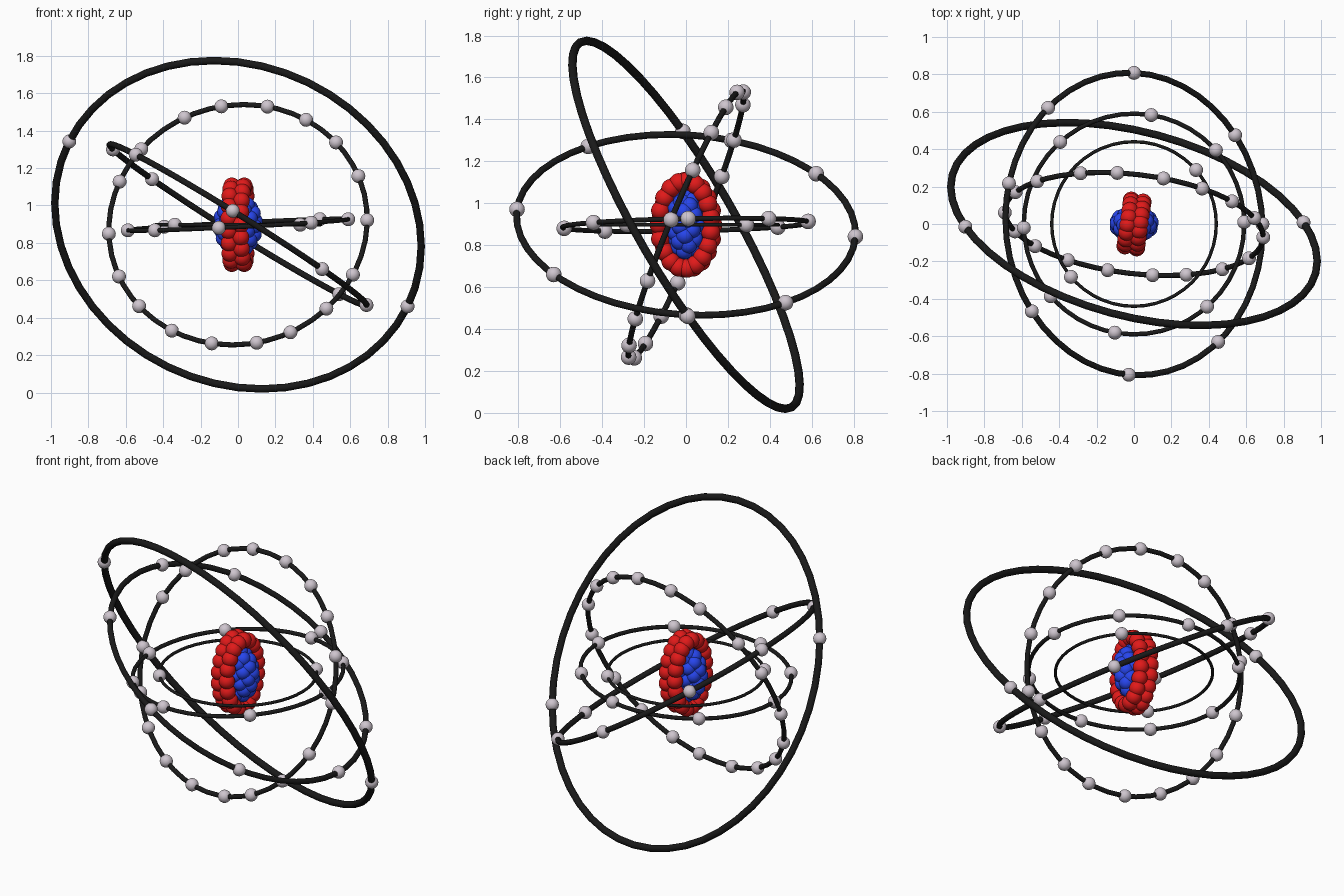
import bpy, bmesh, math
from mathutils import Vector, Matrix

if "Cube" in bpy.data.objects:
    bpy.data.objects.remove(bpy.data.objects["Cube"])

CENTRE = Vector((0, 0, 0.897))


def material(name, rgb):
    m = bpy.data.materials.new(name)
    m.diffuse_color = (*rgb, 1)
    m.use_nodes = True
    m.node_tree.nodes["Principled BSDF"].inputs["Base Color"].default_value = m.diffuse_color
    return m


BLACK = material("ring_black", (0.01, 0.01, 0.01))
GREY = material("electron_grey", (0.62, 0.56, 0.62))
RED = material("proton_red", (0.75, 0.01, 0.01))
BLUE = material("neutron_blue", (0.02, 0.06, 0.85))


def balls(name, points, radius, mat):
    """One smooth object made of equal spheres."""
    bm = bmesh.new()
    for p in points:
        bmesh.ops.create_uvsphere(bm, u_segments=24, v_segments=14, radius=radius,
                                  matrix=Matrix.Translation(p))
    for f in bm.faces:
        f.smooth = True
    me = bpy.data.meshes.new(name)
    bm.to_mesh(me)
    bm.free()
    me.materials.append(mat)
    ob = bpy.data.objects.new(name, me)
    ob.location = CENTRE
    bpy.context.collection.objects.link(ob)


def shell(number, radius, normal, axes, angles):
    """Orbit ring plus its electrons, placed by angle in the view given by axes."""
    n = Vector(normal).normalized()
    bpy.ops.mesh.primitive_torus_add(major_radius=radius, minor_radius=0.02 * radius,
                                     major_segments=48, minor_segments=12, location=CENTRE)
    ring = bpy.context.object
    ring.name = f"orbit_ring_{number}"
    ring.rotation_mode = 'QUATERNION'
    ring.rotation_quaternion = n.to_track_quat('Z', 'Y')
    ring.data.materials.append(BLACK)
    ring.data.polygons.foreach_set("use_smooth", [True] * len(ring.data.polygons))
    a, b = axes
    c = 3 - a - b
    pts = []
    for deg in angles:
        p = Vector((0, 0, 0))
        p[a], p[b] = math.cos(math.radians(deg)), math.sin(math.radians(deg))
        p[c] = -(p[a] * n[a] + p[b] * n[b]) / n[c]
        pts.append(p.normalized() * radius)
    balls(f"electrons_{number}", pts, 0.037, GREY)


# Orbits from the inside out
TOP, FRONT = (0, 1), (0, 2)
shell(1, 0.44, (0, 0, 1), TOP, [41, 220])
shell(2, 0.59, (-0.05, -0.02, 1), TOP, [81, 42, 1, -48.5, -100, -139, -178, 132])
shell(3, 0.695, (0.118, 1, -0.415), FRONT,
      [98, 76, 57, 40, 22, 2, -23.5, -43.5, -64, -81, -102.5, -122, -140.5,
       -156.5, -176, 160, 142, 116.5])
shell(4, 0.81, (0.625, 0.07, 1), TOP, [90, 126.5, 162, 220.5, 268, 305.5, 0, 41.3])
shell(5, 1.006, (0.27, 1, 0.58), FRONT, [153.7, -25.7])

# Protons: a double elliptical band standing across the nucleus
turn = Matrix.Rotation(math.radians(-8), 3, 'Z')
protons = []
for i in range(19):
    t = 2 * math.pi * i / 19
    for s in (-1, 1):
        a = t + s * math.pi / 38
        protons.append(turn @ Vector((s * 0.032, 0.125 * math.sin(a), 0.208 * math.cos(a))))
balls("protons", protons, 0.045, RED)

# Neutrons: an ellipsoidal core
neutrons = []
for i in range(50):
    h = 1 - (2 * i + 1) / 50
    r = math.sqrt(1 - h * h)
    a = i * math.pi * (3 - math.sqrt(5))
    neutrons.append(Vector((0.092 * r * math.cos(a), 0.06 * r * math.sin(a), 0.135 * h)))
balls("neutrons", neutrons, 0.042, BLUE)
